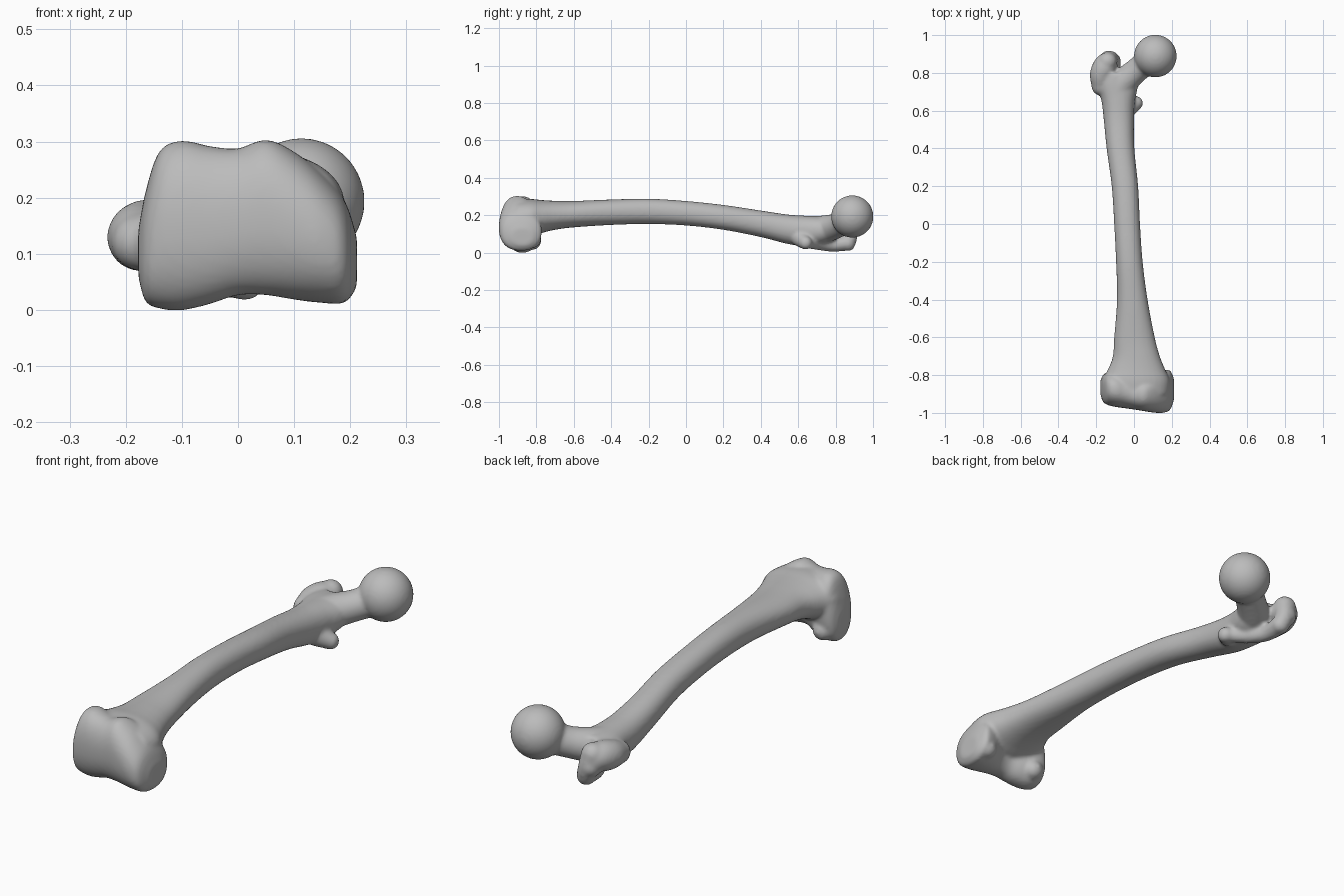
import bpy, bmesh, math
from mathutils import Vector

if "Cube" in bpy.data.objects:
    bpy.data.objects.remove(bpy.data.objects["Cube"])

bm = bmesh.new()


def spline(pts, steps=6):
    """Smooth Catmull-Rom interpolation through rows of numbers."""
    out = []
    for i in range(len(pts) - 1):
        a, b, c, d = (pts[max(0, min(len(pts) - 1, i + k))] for k in (-1, 0, 1, 2))
        for s in range(steps):
            t = s / steps
            out.append([0.5 * (2 * q + (r - p) * t + (2 * p - 5 * q + 4 * r - w) * t * t
                               + (3 * q - p - 3 * r + w) * t ** 3)
                        for p, q, r, w in zip(a, b, c, d)])
    return out + [list(pts[-1])]


def skin(rings):
    """Closed skin over a row of rings."""
    rows = [[bm.verts.new(p) for p in ring] for ring in rings]
    n = len(rows[0])
    for a, b in zip(rows, rows[1:]):
        for i in range(n):
            bm.faces.new((a[i], a[(i + 1) % n], b[(i + 1) % n], b[i]))
    bm.faces.new(rows[0][::-1])
    bm.faces.new(rows[-1])


def superellipse(n, power):
    for i in range(n):
        a = 2 * math.pi * i / n
        c, s = math.cos(a), math.sin(a)
        yield (math.copysign(abs(c) ** (2 / power), c),
               math.copysign(abs(s) ** (2 / power), s))


def ball(center, radius):
    r = bmesh.ops.create_uvsphere(bm, u_segments=40, v_segments=24, radius=radius)
    bmesh.ops.translate(bm, verts=r['verts'], vec=center)


def limb(points):
    """Rounded tapering tube: x, y, z, radius along a curve."""
    path = spline(points)
    rings = []
    for i, p in enumerate(path):
        d = Vector(path[min(i + 1, len(path) - 1)][:3]) - Vector(path[max(i - 1, 0)][:3])
        u = d.cross(Vector((0.1, 0.2, 1))).normalized()
        v = d.cross(u).normalized()
        rings.append([Vector(p[:3]) + p[3] * (c * u + s * v) for c, s in superellipse(24, 2)])
    skin(rings)
    for p in (points[0], points[-1]):
        ball(p[:3], p[3])


# Shaft: y, left x, right x, bottom z, top z
shaft = [(-0.90, -.165, .185, .08, .285), (-0.83, -.168, .19, .085, .287),
         (-0.77, -.138, .165, .105, .281), (-0.70, -.112, .137, .122, .277),
         (-0.60, -.105, .11, .135, .276), (-0.40, -.09, .072, .148, .284),
         (-0.20, -.095, .046, .153, .288), (0.00, -.105, .032, .145, .276),
         (0.20, -.118, .022, .122, .255), (0.40, -.145, .002, .083, .225),
         (0.55, -.16, 0, .045, .203), (0.65, -.172, .005, .035, .197),
         (0.74, -.195, .02, .045, .195), (0.80, -.185, -.01, .065, .19)]
skin([[((l + r) / 2 + (r - l) / 2 * c, y, (b + t) / 2 + (t - b) / 2 * s)
       for c, s in superellipse(32, 2.2)] for y, l, r, b, t in spline(shaft)])

# Knee end: x, front y, back y, bottom z, top z
knee = [(-.178, -.90, -.83, .06, .14), (-.165, -.94, -.80, .014, .21),
        (-.14, -.958, -.785, .002, .283), (-.10, -.968, -.785, -.001, .302),
        (-.05, -.975, -.80, .010, .292), (0, -.982, -.82, .026, .288),
        (.05, -.99, -.815, .026, .304), (.10, -.998, -.79, .018, .282),
        (.15, -1.0, -.775, .012, .242), (.19, -.985, -.775, .012, .195),
        (.212, -.93, -.82, .04, .13)]
skin([[(x, (f + k) / 2 + (k - f) / 2 * c, (b + t) / 2 + (t - b) / 2 * s)
       for c, s in superellipse(40, 2.25)] for x, f, k, b, t in spline(knee)])
# Rear knuckles of the knee
limb([(-.12, -.88, .06, .055), (-.11, -.82, .06, .045)])
limb([(.15, -.88, .07, .055), (.155, -.82, .07, .045)])

# Ball head and neck
ball((.113, .889, .193), .113)
limb([(-.09, .70, .12, .075), (-.045, .76, .13, .072), (.01, .81, .145, .066),
      (.06, .85, .165, .068), (.10, .88, .185, .075)])
# Large outer knob, curling down at the tip
limb([(-.175, .73, .12, .05), (-.172, .79, .13, .062), (-.15, .84, .13, .064),
      (-.135, .87, .10, .048)])
limb([(-.14, .86, .15, .05), (-.125, .875, .09, .042), (-.11, .865, .048, .04)])
# Rear crest between the knobs
limb([(-.11, .86, .05, .04), (-.10, .78, .04, .035), (-.06, .70, .05, .035),
      (.0, .645, .055, .032)])
# Small inner knob
limb([(-.03, .61, .075, .045), (.012, .64, .052, .036)])

bmesh.ops.recalc_face_normals(bm, faces=bm.faces)
mesh = bpy.data.meshes.new("thigh_bone")
bm.to_mesh(mesh)
bm.free()
bone = bpy.data.objects.new("thigh_bone", mesh)
bpy.context.collection.objects.link(bone)

# Fuse the parts into one soft surface
remesh = bone.modifiers.new("fuse", 'REMESH')
remesh.mode = 'VOXEL'
remesh.voxel_size = 0.008
remesh.use_smooth_shade = True
soften = bone.modifiers.new("soften", 'SMOOTH')
soften.factor = 0.5
soften.iterations = 8

mat = bpy.data.materials.new("bone_grey")
mat.diffuse_color = (0.5, 0.5, 0.5, 1)
mat.use_nodes = True
mat.node_tree.nodes["Principled BSDF"].inputs["Base Color"].default_value = mat.diffuse_color
mesh.materials.append(mat)
mesh.polygons.foreach_set("use_smooth", [True] * len(mesh.polygons))
